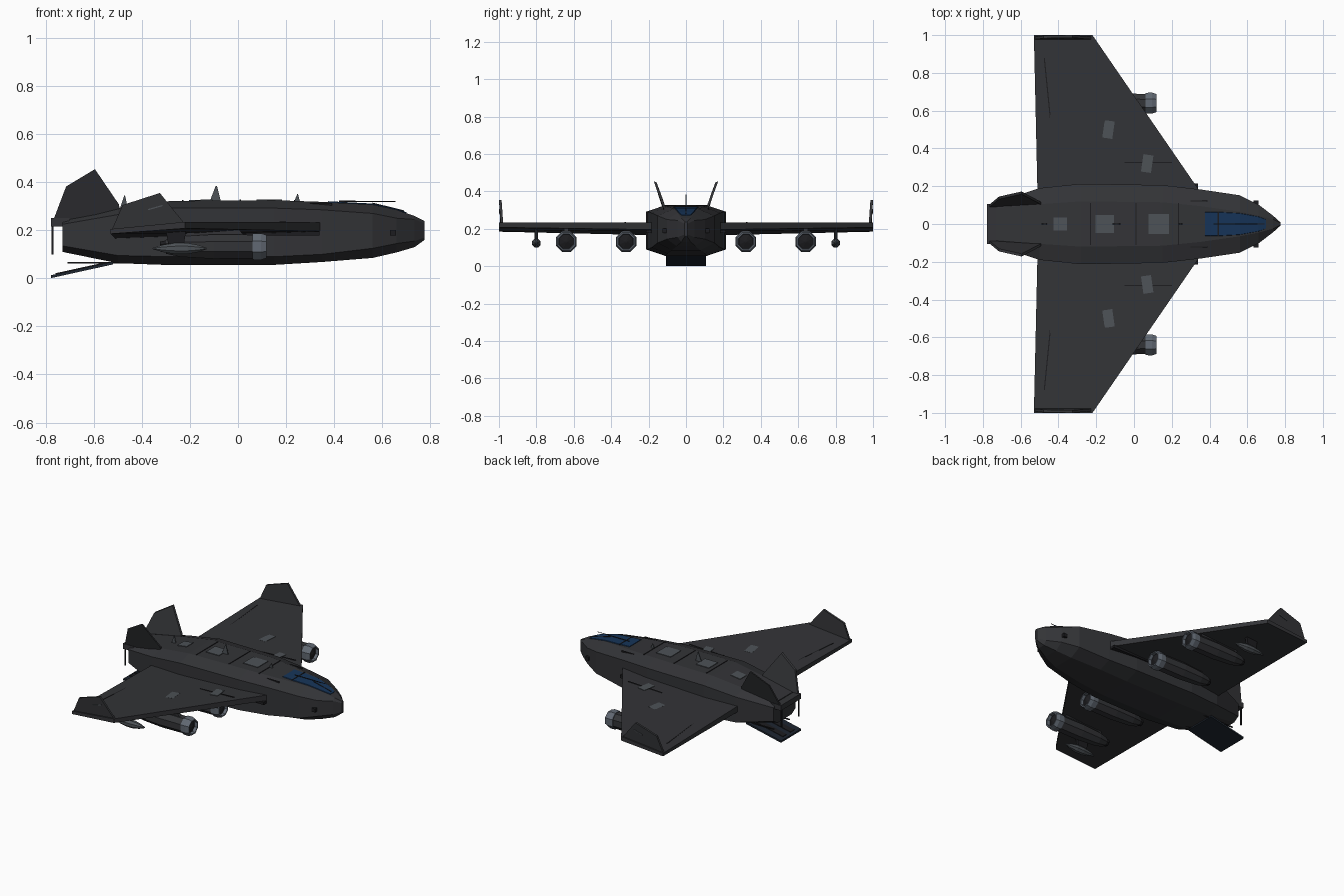
import bpy, bmesh, math
from mathutils import Vector

if "Cube" in bpy.data.objects:
    bpy.data.objects.remove(bpy.data.objects["Cube"])


def material(name, rgb):
    m = bpy.data.materials.new(name)
    m.diffuse_color = (*rgb, 1)
    m.use_nodes = True
    m.node_tree.nodes["Principled BSDF"].inputs["Base Color"].default_value = m.diffuse_color
    return m


HULL = material("hull_dark", (0.033, 0.034, 0.038))
BLACK = material("trim_black", (0.012, 0.012, 0.014))
PANEL = material("panel_grey", (0.075, 0.085, 0.095))
METAL = material("intake_grey", (0.12, 0.14, 0.17))
GLASS = material("glass_blue", (0.008, 0.035, 0.1))
RAMP = material("ramp_blue", (0.012, 0.018, 0.028))


def loft(name, rings, mat, mirror=False):
    """Skin closed rings of equal length and cap both ends."""
    bm = bmesh.new()
    vs = [[bm.verts.new(p) for p in r] for r in rings]
    n = len(rings[0])
    for a, b in zip(vs, vs[1:]):
        for i in range(n):
            j = (i + 1) % n
            bm.faces.new((a[i], a[j], b[j], b[i]))
    bm.faces.new(vs[0])
    bm.faces.new(vs[-1])
    bmesh.ops.recalc_face_normals(bm, faces=bm.faces)
    me = bpy.data.meshes.new(name)
    bm.to_mesh(me)
    bm.free()
    me.materials.append(mat)
    ob = bpy.data.objects.new(name, me)
    bpy.context.collection.objects.link(ob)
    if mirror:
        ob.modifiers.new("mirror", 'MIRROR').use_axis = (False, True, False)
    return ob


def plate(name, pts, offset, mat, mirror=False):
    """Extrude a 3D polygon by an offset, centred on the polygon."""
    o = Vector(offset) / 2
    return loft(name, [[Vector(p) - o for p in pts], [Vector(p) + o for p in pts]], mat, mirror)


def box(name, x0, x1, y0, y1, z0, z1, mat, mirror=False):
    z = (z0 + z1) / 2
    return plate(name, [(x0, y0, z), (x1, y0, z), (x1, y1, z), (x0, y1, z)], (0, 0, z1 - z0), mat, mirror)


def turned(name, y, z, stations, sides, mat, mirror=True):
    """Faceted body of revolution along x from (x, radius) stations."""
    ang = [2 * math.pi * (i + 0.5) / sides for i in range(sides)]
    return loft(name, [[(x, y + r * math.cos(a), z + r * math.sin(a)) for a in ang]
                       for x, r in stations], mat, mirror)


# Fuselage: x, side half width, top half width, base half width, base z, lower z, shoulder z, top z
hull = [(-0.73, .115, .085, .075, .110, .135, .225, .255),
        (-0.50, .190, .105, .105, .063, .095, .265, .292),
        (-0.28, .213, .120, .110, .055, .090, .292, .322),
        (0.15, .206, .115, .110, .056, .090, .292, .325),
        (0.35, .183, .095, .100, .068, .100, .285, .318),
        (0.56, .152, .065, .075, .085, .125, .270, .307),
        (0.66, .102, .045, .050, .108, .145, .250, .285),
        (0.735, .045, .025, .025, .130, .155, .245, .259),
        (0.776, .008, .006, .006, .160, .170, .228, .238)]
loft("fuselage", [[(x, wt, zt), (x, w, zs), (x, w, zl), (x, wb, zb),
                   (x, -wb, zb), (x, -w, zl), (x, -w, zs), (x, -wt, zt)]
                  for x, w, wt, wb, zb, zl, zs, zt in hull], HULL)


def roof(x):
    for a, b in zip(hull, hull[1:]):
        if a[0] <= x <= b[0]:
            return a[7] + (b[7] - a[7]) * (x - a[0]) / (b[0] - a[0])


# Cockpit glass with frames
loft("canopy", [[(x, -w, roof(x) - .012), (x, w, roof(x) - .012),
                 (x, w * .9, roof(x) + .004), (x, -w * .9, roof(x) + .004)]
                for x, w in ((.375, .068), (.46, .068), (.56, .062), (.66, .042), (.70, .025))], GLASS)
box("canopy_frame", .443, .449, -.066, .066, .308, .319, BLACK)
plate("canopy_spine", [(x, -.003, roof(x) + .005) for x in (.56, .69)]
      + [(x, .003, roof(x) + .005) for x in (.69, .56)], (0, 0, .006), BLACK)
turned("probe", 0, .320, [(.42, .003), (.655, .002)], 6, BLACK, False)

# Roof hatches and seams
for i, (x, s) in enumerate(((-.39, .035), (-.155, .048), (.13, .054))):
    plate(f"roof_hatch_{i}", [(x + a * s, b * s, roof(x + a * s)) for a, b in
                              ((-1, -1), (1, -1), (1, 1), (-1, 1))], (0, 0, .008), PANEL)
for i, x in enumerate((-.23, .01, .235)):
    box(f"roof_seam_{i}", x - .003, x + .003, -.112, .112, roof(x) - .005, roof(x) + .003, BLACK)
box("roof_rail", .30, .39, .118, .124, .300, .313, BLACK, True)

# Blade antennas
for i, (x, w, h) in enumerate(((-.475, .035, .345), (-.095, .05, .385), (.245, .03, .35))):
    plate(f"antenna_{i}", [(x - w / 2, 0, roof(x) - .01), (x + w / 2, 0, roof(x) - .01),
                           (x + w * .15, 0, h), (x + w * .05, 0, h)], (0, .006, 0), PANEL)

# Nose sensors
box("nose_sensor", .633, .658, .095, .125, .178, .202, BLACK, True)

# Wings, slightly nose up
loft("wing", [[(le, y, ztl), (le, y, zbl), (te, y, zbt), (te, y, ztt)]
              for y, le, te, ztl, zbl, zbt, ztt in
              ((.12, .385, -.51, .233, .195, .165, .205),
               (1.0, -.22, -.53, .235, .208, .185, .205))], HULL, True)


def wing_top(x, y):
    le = .385 - .605 * (y - .12) / .88
    return .205 + .029 * (x + .515) / (le + .515)


def wing_patch(name, pts, mat):
    plate(name, [(x, y, wing_top(x, y)) for x, y in pts], (0, 0, .008), mat, True)


# Wing panels, flap seams and strips over the pylons
for i, (x, y) in enumerate(((-.33, .725), (-.135, .50), (.07, .32))):
    wing_patch(f"wing_panel_{i}", [(x - .033, y - .042), (x + .02, y - .05),
                                   (x + .033, y + .042), (x - .02, y + .05)], PANEL)
wing_patch("flap_seam", [(-.478, .88), (-.472, .88), (-.427, .43), (-.433, .43)], BLACK)
wing_patch("wing_strip", [(-.05, .322), (.2, .322), (.2, .328), (-.05, .328)], BLACK)
box("root_fairing", -.20, .34, .17, .215, .178, .195, BLACK, True)

# Winglets
plate("winglet", [(-.53, .984, .19), (-.22, .984, .225), (-.325, .993, .355), (-.48, .99, .305)],
      (0, .014, 0), HULL, True)
plate("winglet_strip", [(-.375, .992, .283), (-.315, .992, .300), (-.315, .992, .305), (-.375, .992, .288)],
      (0, .017, 0), PANEL, True)

# Canted tail fins
plate("tail_fin", [(-.775, .088, .222), (-.49, .105, .27), (-.495, .112, .305), (-.595, .165, .452),
                   (-.715, .138, .38)], (0, .014, .004), HULL, True)

# Tail overhang, hanging struts and loading ramp
box("tail_overhang", -.778, -.70, -.107, .107, .215, .25, HULL)
box("tail_strut", -.775, -.767, .088, .096, .10, .22, BLACK, True)
plate("cargo_ramp", [(-.52, -.107, .064), (-.778, -.107, .007), (-.778, .107, .007), (-.52, .107, .064)],
      (0, 0, .012), RAMP)
for i, y in enumerate((-.06, .02)):
    plate(f"ramp_tread_{i}", [(-.56, y, .062), (-.76, y, .018), (-.76, y + .04, .018), (-.56, y + .04, .062)],
          (0, 0, .006), BLACK)
box("ramp_arm", -.71, -.48, .08, .088, .062, .068, BLACK, True)

# Engines: two pods under each wing
for tag, y in (("inner", .32), ("outer", .64)):
    turned(f"{tag}_engine_pod", y, .132, [(-.30, .032), (-.24, .046), (-.10, .055), (.065, .053)], 8, HULL)
    turned(f"{tag}_intake", y, .132, [(.06, .059), (.095, .060), (.118, .052), (.118, .044), (.085, .038)],
           8, METAL)
    turned(f"{tag}_fan", y, .132, [(.08, .044), (.098, .043), (.112, .006)], 8, BLACK)
    turned(f"{tag}_exhaust", y, .132, [(-.325, .022), (-.29, .030)], 8, BLACK)
    plate(f"{tag}_pylon", [(-.25, y, .15), (.03, y, .17), (.0, y, .21), (-.28, y, .20)], (0, .025, 0), HULL, True)

# Outboard tanks
turned("tank", .80, .124, [(-.355, .003), (-.31, .017), (-.26, .025), (-.21, .025), (-.165, .016), (-.13, .003)],
       8, PANEL)
plate("tank_pylon", [(-.29, .80, .14), (-.225, .80, .14), (-.215, .80, .205), (-.30, .80, .20)],
      (0, .018, 0), BLACK, True)
